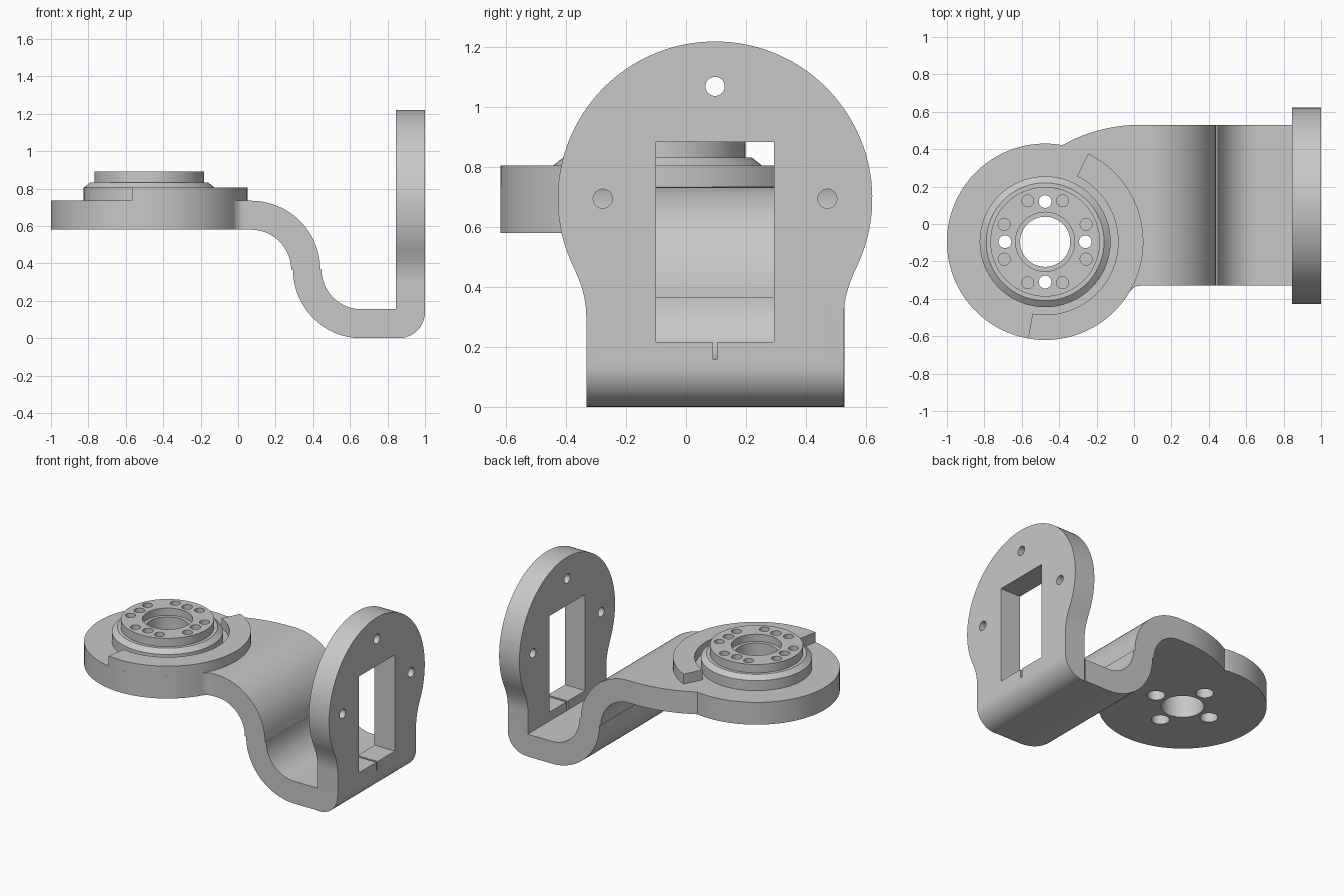
import bpy, bmesh, math
from mathutils import Vector

if "Cube" in bpy.data.objects:
    bpy.data.objects.remove(bpy.data.objects["Cube"])

grey = bpy.data.materials.new("plain grey")
grey.diffuse_color = (0.58, 0.58, 0.58, 1)
grey.use_nodes = True
grey.node_tree.nodes["Principled BSDF"].inputs["Base Color"].default_value = grey.diffuse_color


def arc(cx, cy, r, a0, a1, n=16):
    """Points along an arc, angles in degrees."""
    return [(cx + r * math.cos(math.radians(a0 + (a1 - a0) * i / n)),
             cy + r * math.sin(math.radians(a0 + (a1 - a0) * i / n))) for i in range(n + 1)]


def prism(name, pts, axis, lo, hi):
    """Extrude a closed 2D outline along one axis from lo to hi."""
    place = {'x': lambda p: (lo, p[0], p[1]),
             'y': lambda p: (p[0], lo, p[1]),
             'z': lambda p: (p[0], p[1], lo)}[axis]
    bm = bmesh.new()
    face = bm.faces.new([bm.verts.new(place(p)) for p in pts])
    ext = bmesh.ops.extrude_face_region(bm, geom=[face])
    step = Vector([hi - lo if a == axis else 0 for a in 'xyz'])
    bmesh.ops.translate(bm, vec=step, verts=[v for v in ext['geom'] if isinstance(v, bmesh.types.BMVert)])
    bmesh.ops.remove_doubles(bm, verts=bm.verts, dist=1e-5)
    bmesh.ops.recalc_face_normals(bm, faces=bm.faces)
    return make(name, bm)


def make(name, bm):
    me = bpy.data.meshes.new(name)
    bm.to_mesh(me)
    bm.free()
    me.materials.append(grey)
    ob = bpy.data.objects.new(name, me)
    bpy.context.collection.objects.link(ob)
    return ob


def circle(cx, cy, r, n=32):
    return arc(cx, cy, r, 0, 360 - 360 / n, n - 1)


def lathe(name, profile, cx, cy, n=96):
    """Solid of revolution with flat ends."""
    bm = bmesh.new()
    rings = [[bm.verts.new((x, y, z)) for x, y in circle(cx, cy, r, n)] for r, z in profile]
    for a, b in zip(rings, rings[1:]):
        for i in range(n):
            j = (i + 1) % n
            bm.faces.new((a[i], a[j], b[j], b[i]))
    bm.faces.new(rings[0][::-1])
    bm.faces.new(rings[-1])
    bmesh.ops.recalc_face_normals(bm, faces=bm.faces)
    return make(name, bm)


def boolean(target, tool, op='DIFFERENCE'):
    mod = target.modifiers.new(op, 'BOOLEAN')
    mod.operation, mod.solver, mod.object = op, 'EXACT', tool
    bpy.context.view_layer.objects.active = target
    bpy.ops.object.modifier_apply(modifier=mod.name)
    bpy.data.objects.remove(tool)


def drop_faces(ob, test):
    """Remove hidden faces where two parts meet."""
    bm = bmesh.new()
    bm.from_mesh(ob.data)
    bmesh.ops.delete(bm, geom=[f for f in bm.faces if all(test(v.co) for v in f.verts)], context='FACES')
    bm.to_mesh(ob.data)
    bm.free()


CX, CY, R = -0.475, -0.095, 0.525       # round mount
JOIN, LOW, TOP = 0.07, 0.58, 0.735      # where the arm starts, mount bottom and top

# Round mount that blends into the arm
outline = (arc(CX, CY, R, 80.6, 329.2, 80)
           + arc(0.036, -0.40, 0.07, 149.2, 90, 8)[1:]
           + [(JOIN, -0.33), (JOIN, 0.53)]
           + arc(0.03, -0.31, 0.84, 90, 119.5, 14))
mount = prism("round_mount", outline, 'z', LOW, TOP)

# Stepped collar with a chamfered shoulder
collar = lathe("collar", [(0.35, 0.68), (0.35, 0.805), (0.315, 0.832),
                          (0.293, 0.832), (0.293, 0.89)], CX, CY)
boolean(mount, collar, 'UNION')


def drill(x, y, r, lo, hi, n=32):
    boolean(mount, prism("drill", circle(x, y, r, n), 'z', lo, hi))


# Centre bore with a step, four counterbored bolt holes, eight blind holes
drill(CX, CY, 0.134, 0.5, 1.0, 64)
drill(CX, CY, 0.158, 0.84, 1.0, 64)
for k in range(4):
    a = math.radians(90 * k)
    x, y = CX + 0.215 * math.cos(a), CY + 0.215 * math.sin(a)
    drill(x, y, 0.034, 0.5, 1.0)
    drill(x, y, 0.056, 0.5, 0.65)
    for off in (23, 67):
        b = a + math.radians(off)
        drill(CX + 0.238 * math.cos(b), CY + 0.238 * math.sin(b), 0.032, 0.80, 1.0)
drop_faces(mount, lambda c: c.x > JOIN - 1e-4)

# Raised stop along part of the mount rim
stop = prism("rim_stop", arc(CX, CY, R, -100, 64, 52) + arc(CX, CY, 0.39, 64, -100, 52), 'z', TOP, 0.805)
drop_faces(stop, lambda c: c.z < TOP + 1e-4)

# S-shaped arm
MID, T = 0.367, 0.155
profile = (arc(JOIN, MID, 0.368, 90, 0, 24) + arc(0.66, MID, 0.212, 180, 270, 24)
           + [(0.845, T), (0.845, 0)]
           + arc(0.66, MID, 0.367, 270, 180, 24) + arc(JOIN, MID, 0.213, 0, 90, 24))
arm = prism("curved_arm", profile, 'y', -0.33, 0.53)
drop_faces(arm, lambda c: c.x < JOIN + 1e-4)
drop_faces(arm, lambda c: c.x > 0.8449)

# Upright plate: round head flowing into a straight neck
PY, PZ = 0.097, 0.695
half = [(0.43, 0)] + arc(0.43 + 0.33, 0.30, 0.33, 180, 152.5, 10)
head = arc(PY, PZ, R, -27.5, 207.5, 90)
right = [(PY + d, z) for d, z in half]
left = [(PY - d, z) for d, z in reversed(half)]
plate = prism("upright_plate", right[:-1] + head + left[1:], 'x', 0.845, 1.0)

# Rounded lower outside edge
bm = bmesh.new()
bm.from_mesh(plate.data)
edge = [e for e in bm.edges if all(v.co.z < 1e-4 and v.co.x > 0.999 for v in e.verts)]
bmesh.ops.bevel(bm, geom=edge, offset=0.14, segments=12, profile=0.5, affect='EDGES')
bm.to_mesh(plate.data)
bm.free()

# Window with a slit below it, and three screw holes
window = [(-0.10, 0.217), (0.09, 0.217), (0.09, 0.158), (0.104, 0.158),
          (0.104, 0.217), (0.293, 0.217), (0.293, 0.885), (-0.10, 0.885)]
boolean(plate, prism("window_cut", window, 'x', 0.7, 1.2))
for y, z in ((PY, 1.07), (PY - 0.375, PZ), (PY + 0.375, PZ)):
    boolean(plate, prism("screw_cut", circle(y, z, 0.032), 'x', 0.7, 1.2))

# Smooth curved walls, keep corners crisp
for ob in (mount, stop, arm, plate):
    bpy.ops.object.select_all(action='DESELECT')
    ob.select_set(True)
    bpy.context.view_layer.objects.active = ob
    bpy.ops.object.shade_smooth_by_angle(angle=math.radians(25))
